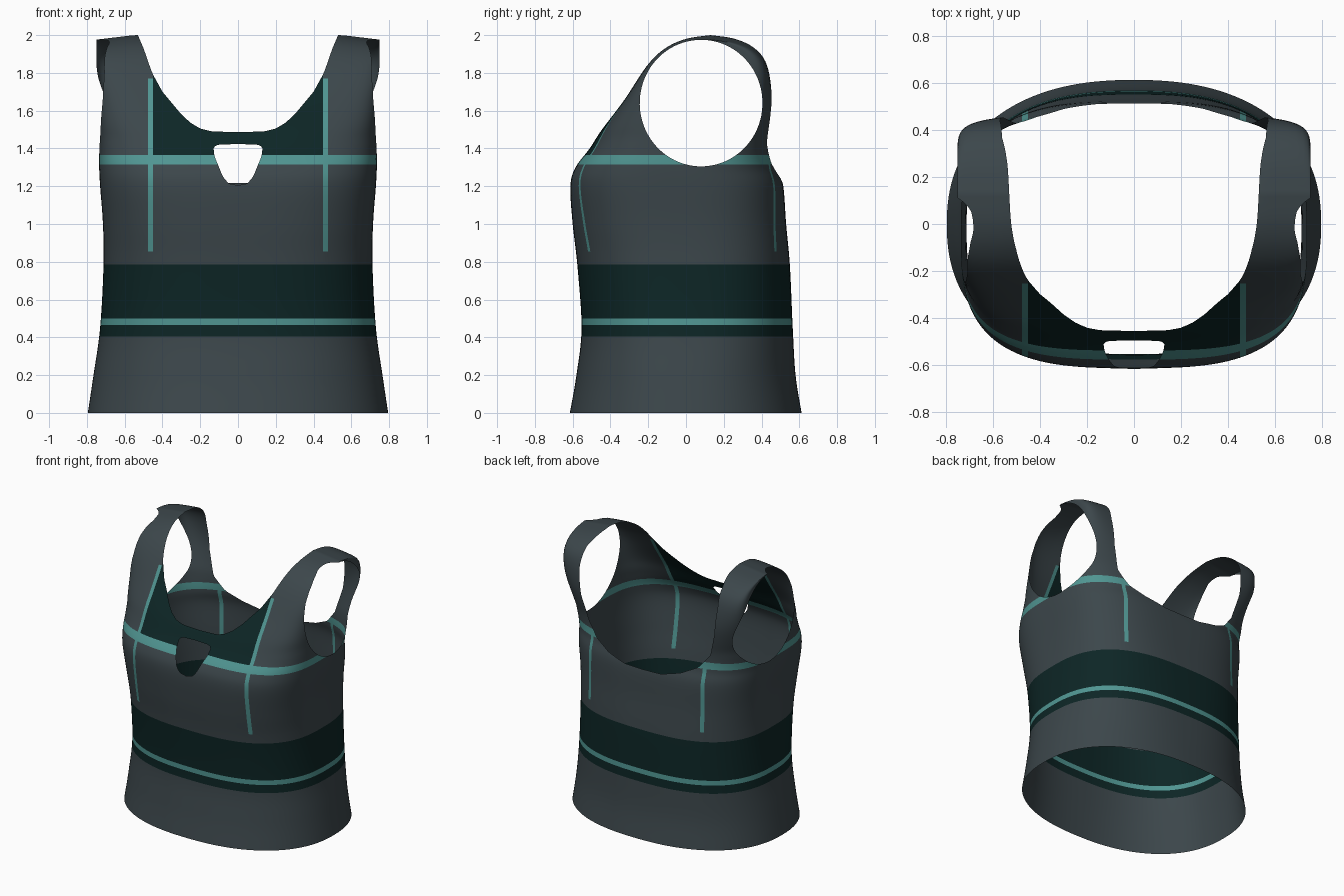
import bpy, bmesh, math

old = bpy.data.objects.get("Cube")
if old:
    bpy.data.objects.remove(old, do_unlink=True)


def material(name, rgb):
    m = bpy.data.materials.new(name)
    m.use_nodes = True
    m.diffuse_color = (*rgb, 1)
    m.node_tree.nodes["Principled BSDF"].inputs["Base Color"].default_value = (*rgb, 1)
    return m


GREY, DARK, TEAL = range(3)
materials = [material("slate grey cloth", (0.045, 0.062, 0.070)),
             material("dark green cloth", (0.004, 0.019, 0.019)),
             material("teal piping", (0.08, 0.30, 0.285))]

# Body rings: height, half width, front y, back y, squareness
RINGS = [
    (0.0, 0.795, -0.615, 0.612, 2.3),
    (0.2, 0.765, -0.58, 0.58, 2.35),
    (0.45, 0.73, -0.553, 0.565, 2.5),
    (0.78, 0.712, -0.575, 0.55, 2.7),
    (1.0, 0.715, -0.6, 0.53, 2.9),
    (1.2, 0.73, -0.612, 0.515, 3.1),
    (1.3, 0.735, -0.585, 0.485, 3.2),
    (1.4, 0.735, -0.51, 0.465, 3.6),
    (1.5, 0.737, -0.445, 0.465, 4.2),
    (1.66, 0.745, -0.325, 0.463, 6.5),
    (1.84, 0.75, -0.205, 0.43, 12),
    (1.93, 0.75, -0.11, 0.365, 16),
    (1.98, 0.75, 0.0, 0.26, 18),
    (2.0, 0.75, 0.13, 0.13, 20),
]
SEGMENTS, STEPS = 192, 6

# Openings as (height, half width)
FRONT_NECK = [(1.485, -0.05), (1.49, 0.14), (1.505, 0.2), (1.535, 0.25), (1.58, 0.3),
              (1.7, 0.4), (1.8, 0.455), (1.93, 0.5), (2.0, 0.53)]
BACK_NECK = [(1.215, -0.05), (1.22, 0.15), (1.26, 0.3), (1.32, 0.42), (1.42, 0.5),
             (1.6, 0.55), (1.8, 0.57), (1.93, 0.56), (2.0, 0.53)]
KEYHOLE = [(1.2, -0.02), (1.215, 0.05), (1.25, 0.08), (1.36, 0.125), (1.405, 0.13),
           (1.42, 0.11), (1.425, -0.05)]


def catmull(p, t):
    return [0.5 * (2 * b + (c - a) * t + (2 * a - 5 * b + 4 * c - d) * t * t
                   + (3 * b - a - 3 * c + d) * t ** 3) for a, b, c, d in zip(*p)]


def half_width(table, z):
    if z <= table[0][0]:
        return table[0][1]
    for (z0, w0), (z1, w1) in zip(table, table[1:]):
        if z <= z1:
            return w0 + (w1 - w0) * (z - z0) / (z1 - z0)
    return table[-1][1]


def neck(p):
    return half_width(FRONT_NECK if p.y < 0.13 else BACK_NECK, p.z) - abs(p.x)


def keyhole(p):
    return half_width(KEYHOLE, p.z) - abs(p.x) if p.y < 0 else -1


def armhole(p):
    return 1 - ((p.y - 0.08) / 0.325) ** 2 - ((p.z - 1.64) / 0.335) ** 2


def cut(bm, f):
    """Split the sheet along the curve f = 0."""
    value = {v: f(v.co) for v in bm.verts}
    on_curve = {v for v in bm.verts if abs(value[v]) < 1e-6}
    for e in list(bm.edges):
        a, b = e.verts
        if a in on_curve or b in on_curve or value[a] * value[b] > 0:
            continue
        lo, hi = 0.0, 1.0
        for _ in range(14):
            mid = (lo + hi) / 2
            if f(a.co.lerp(b.co, mid)) * value[a] > 0:
                lo = mid
            else:
                hi = mid
        on_curve.add(bmesh.utils.edge_split(e, a, min(max(lo, 0.001), 0.999))[1])
    for face in list(bm.faces):
        ends = [v for v in face.verts if v in on_curve]
        if len(ends) == 2 and bm.edges.get(ends) is None:
            bmesh.utils.face_split(face, ends[0], ends[1])


def opening(bm, f):
    cut(bm, f)
    gone = [face for face in bm.faces if f(face.calc_center_median()) > 0]
    bmesh.ops.delete(bm, geom=gone, context='FACES')


# Garment sheet lofted from hem to shoulder fold
bm = bmesh.new()
rows = []
last = len(RINGS) - 1
for k in range(last * STEPS + 1):
    i = min(k // STEPS, last - 1)
    keys = [RINGS[min(max(i + d, 0), last)] for d in (-1, 0, 1, 2)]
    z, a, front, back, n = catmull(keys, k / STEPS - i)
    row = []
    for s in range(SEGMENTS):
        angle = 2 * math.pi * s / SEGMENTS
        c, d = math.cos(angle), math.sin(angle)
        r = (abs(c) ** n + abs(d) ** n) ** (-1 / n)
        x = a * r * c
        y = (front + back) / 2 + (back - front) / 2 * r * d
        # shoulders slope down outwards
        drop = 0.12 * max(0, abs(x) - 0.55) * max(0, (z - 1.7) / 0.3)
        row.append(bm.verts.new((x, y, z - drop)))
    rows.append(row)
for low, high in zip(rows, rows[1:]):
    for s in range(SEGMENTS):
        t = (s + 1) % SEGMENTS
        bm.faces.new((low[s], low[t], high[t], high[s]))
bmesh.ops.remove_doubles(bm, verts=bm.verts[:], dist=1e-4)

# Armholes, neckline and chest keyhole
for shape in (armhole, neck, keyhole):
    opening(bm, shape)

# Colour boundaries
BAND_LOW, PIPE_LOW, PIPE_HIGH, BAND_HIGH = 0.405, 0.465, 0.5, 0.785
CHEST_LOW, CHEST_HIGH = 1.315, 1.365
SEAM_IN, SEAM_OUT, SEAM_LOW, SEAM_HIGH = 0.45, 0.476, 0.855, 1.77
for h in (BAND_LOW, PIPE_LOW, PIPE_HIGH, BAND_HIGH, SEAM_LOW, CHEST_LOW, CHEST_HIGH, SEAM_HIGH):
    cut(bm, lambda p: p.z - h)
for w in (SEAM_IN, SEAM_OUT):
    cut(bm, lambda p: abs(p.x) - w)


def colour(p):
    x, front = abs(p.x), p.y < 0
    if PIPE_LOW < p.z < PIPE_HIGH or CHEST_LOW < p.z < CHEST_HIGH:
        return TEAL
    if BAND_LOW < p.z < BAND_HIGH:
        return DARK
    if SEAM_IN < x < SEAM_OUT and SEAM_LOW < p.z < (SEAM_HIGH if front else CHEST_HIGH):
        return TEAL
    if front and x < SEAM_IN and p.z > CHEST_HIGH:
        return DARK
    return GREY


for face in bm.faces:
    face.material_index = colour(face.calc_center_median())
    face.smooth = True

mesh = bpy.data.meshes.new("tank_top")
bm.to_mesh(mesh)
bm.free()
for m in materials:
    mesh.materials.append(m)
bpy.context.collection.objects.link(bpy.data.objects.new("tank_top", mesh))
